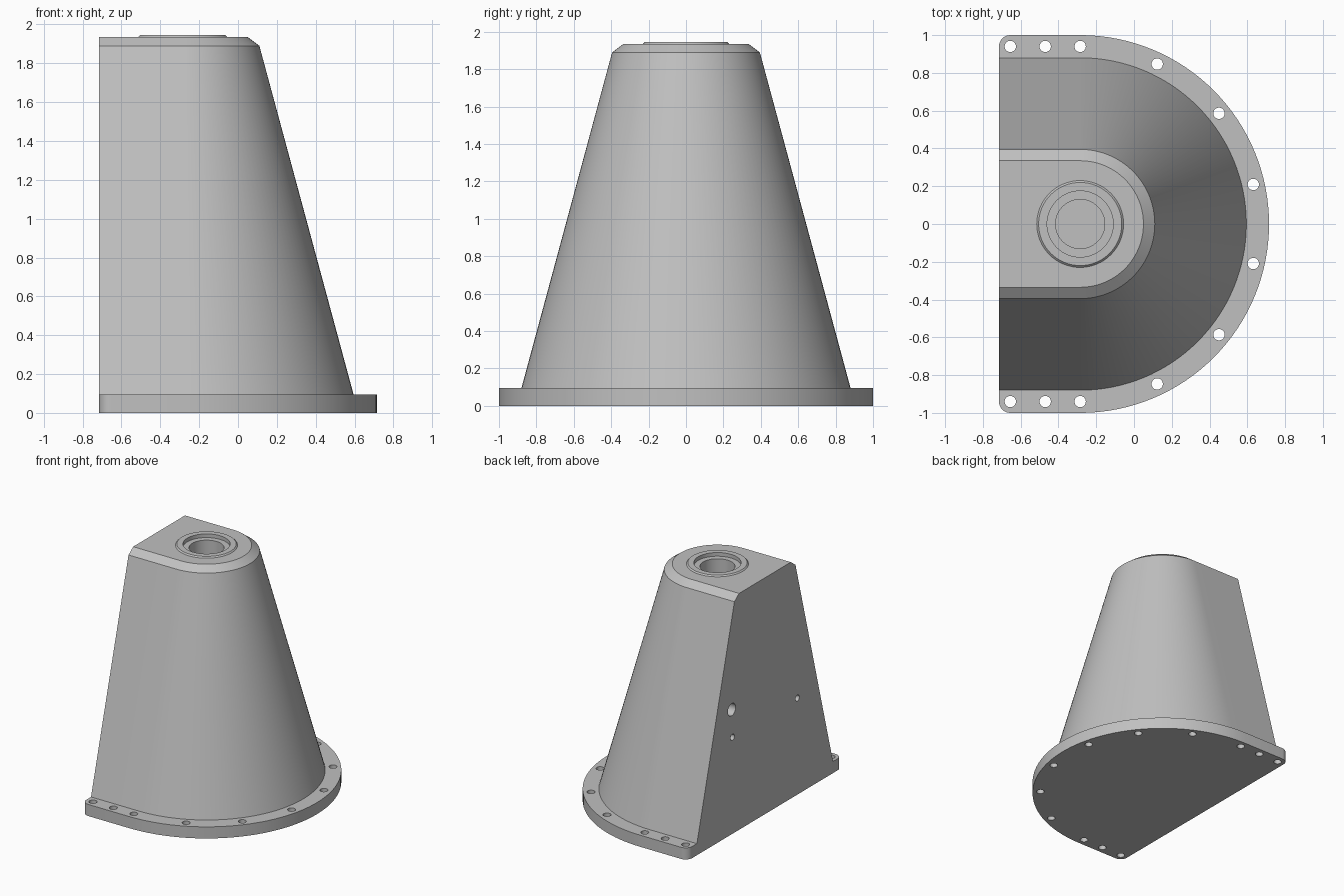
import bpy, bmesh
from math import sin, cos, pi, radians

if "Cube" in bpy.data.objects:
    bpy.data.objects.remove(bpy.data.objects["Cube"])

AXIS = -0.285      # x of the vertical bore axis
BACK = -0.715      # x of the flat back face
FLANGE_TOP = 0.095
BODY_TOP = 1.935

grey = bpy.data.materials.new("machined_grey")
grey.use_nodes = True
colour = (0.53, 0.53, 0.53, 1)
grey.diffuse_color = colour
grey.node_tree.nodes["Principled BSDF"].inputs["Base Color"].default_value = colour


def finish(name, bm):
    """Turn a bmesh into a named object with clean normals."""
    bmesh.ops.recalc_face_normals(bm, faces=bm.faces)
    mesh = bpy.data.meshes.new(name)
    bm.to_mesh(mesh)
    bm.free()
    mesh.materials.append(grey)
    obj = bpy.data.objects.new(name, mesh)
    bpy.context.collection.objects.link(obj)
    return obj


def activate(obj):
    bpy.ops.object.select_all(action='DESELECT')
    obj.select_set(True)
    bpy.context.view_layer.objects.active = obj


def d_outline(radius, corner=0.0, steps=64):
    """Half circle facing +x, carried straight to the back face."""
    arc = [(AXIS + radius * cos(a), radius * sin(a))
           for a in (-pi / 2 + pi * i / steps for i in range(steps + 1))]
    if not corner:
        return arc + [(BACK, radius), (BACK, -radius)]
    upper = [(BACK + corner - corner * sin(a), radius - corner + corner * cos(a))
             for a in (pi / 2 * i / 8 for i in range(9))]
    return arc + upper + [(x, -y) for x, y in reversed(upper)]


def loft(name, sections):
    """Skin stacked outlines given as (outline, z) and cap both ends."""
    bm = bmesh.new()
    rings = [[bm.verts.new((x, y, z)) for x, y in pts] for pts, z in sections]
    for low, high in zip(rings, rings[1:]):
        for i in range(len(low)):
            j = (i + 1) % len(low)
            bm.faces.new((low[i], low[j], high[j], high[i]))
    bm.faces.new(rings[0])
    bm.faces.new(rings[-1])
    return finish(name, bm)


def circle(radius, cx=AXIS, cy=0.0, steps=64):
    return [(cx + radius * cos(2 * pi * i / steps), cy + radius * sin(2 * pi * i / steps))
            for i in range(steps)]


def cut(target, cutters):
    """Subtract each cutter, then discard it."""
    for cutter in cutters:
        cutter.hide_render = True
        mod = target.modifiers.new("cut", 'BOOLEAN')
        mod.operation = 'DIFFERENCE'
        mod.solver = 'EXACT'
        mod.object = cutter
        activate(target)
        bpy.ops.object.modifier_apply(modifier=mod.name)
        bpy.data.objects.remove(cutter)


def back_drill(y, z, radius, depth=0.15):
    """Horizontal cutter entering the flat back face."""
    drill = loft("back_drill", [(circle(radius, 0, 0, 32), -depth), (circle(radius, 0, 0, 32), depth)])
    for v in drill.data.vertices:
        a, b, c = v.co
        v.co = (BACK + c, y + a, z + b)
    return drill


# Base flange with rounded back corners
flange = loft("base_flange", [(d_outline(1.0, 0.06), 0), (d_outline(1.0, 0.06), FLANGE_TOP)])

# Bolt holes: three along each straight edge, six around the arc
bolts = [(x, s * 0.94) for x in (-0.655, -0.47, AXIS) for s in (1, -1)]
bolts += [(AXIS + 0.94 * cos(a), 0.94 * sin(a))
          for a in (-pi / 2 + pi * k / 7 for k in range(1, 7))]
cut(flange, [loft("bolt_drill", [(circle(0.03, x, y, 24), -0.1), (circle(0.03, x, y, 24), 0.2)])
             for x, y in bolts])

# Tapered housing with chamfered top
housing = loft("tapered_housing", [(d_outline(0.88), FLANGE_TOP),
                                   (d_outline(0.395), 1.89),
                                   (d_outline(0.335), BODY_TOP)])

# Stepped bore and the holes in the back face
bore = loft("bore_cutter", [(circle(0.13), 1.5), (circle(0.13), 1.915),
                            (circle(0.175), 1.915), (circle(0.175), 2.1)])
cut(housing, [bore, back_drill(0.43, 1.02, 0.05),
              back_drill(0.42, 0.79, 0.025), back_drill(-0.42, 0.79, 0.025)])

# Raised ring around the bore
ring = loft("bore_ring", [(circle(0.23), BODY_TOP), (circle(0.22), BODY_TOP + 0.01)])
cut(ring, [loft("ring_cutter", [(circle(0.175), 1.8), (circle(0.175), 2.1)])])

# Smooth the round walls, keep machined edges crisp
for obj in (flange, housing, ring):
    activate(obj)
    bpy.ops.object.shade_smooth()
    bpy.ops.object.shade_smooth_by_angle(angle=radians(25))
